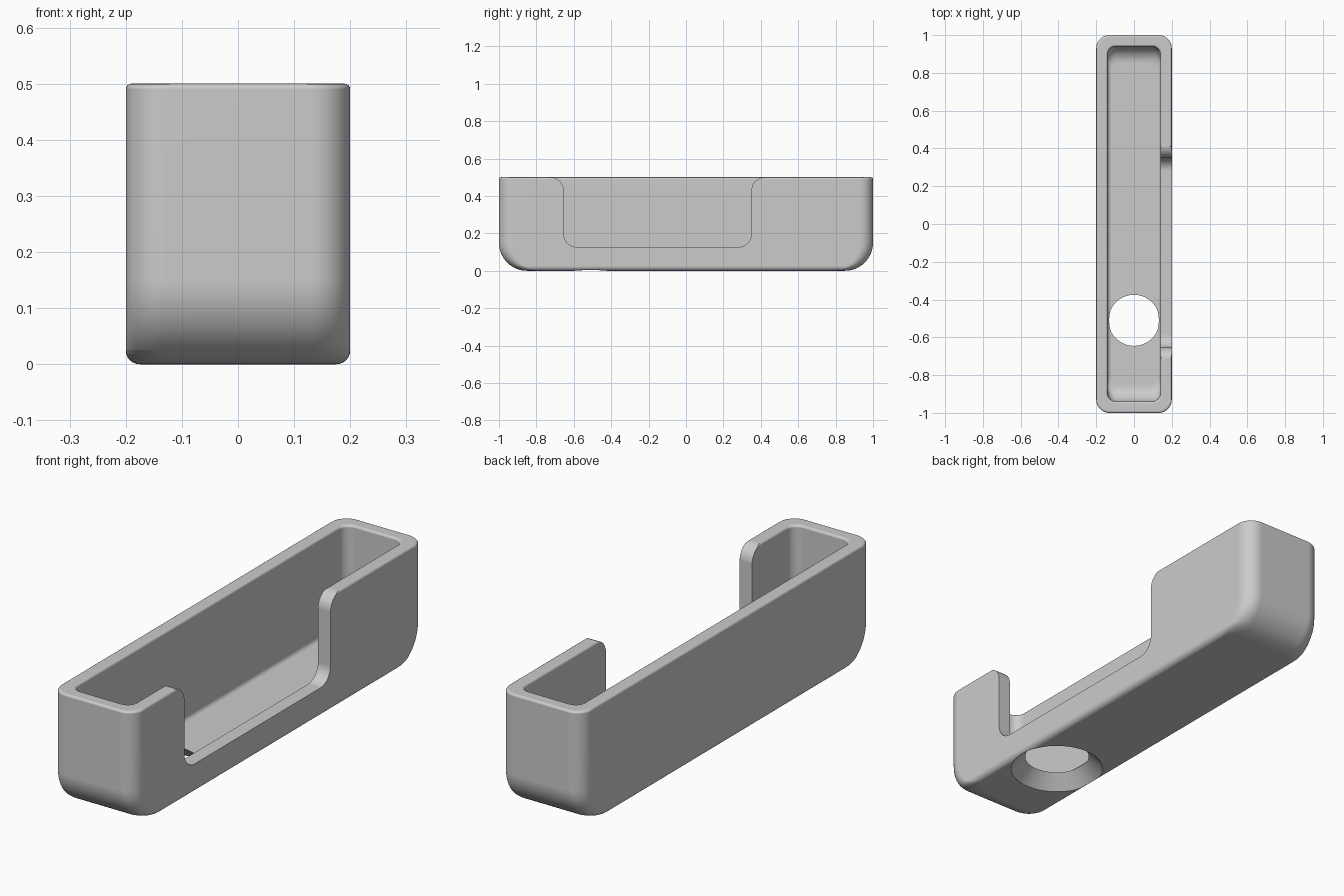
import bpy, bmesh
from math import sin, cos, pi, radians

old = bpy.data.objects.get("Cube")
if old:
    bpy.data.objects.remove(old, do_unlink=True)

HX, HY, H = 0.2, 1.0, 0.5     # outer half width, half length, height
WALL, FLOOR, RIM = 0.06, 0.06, 0.01

grey = bpy.data.materials.new("light grey")
grey.use_nodes = True
grey.diffuse_color = (0.6, 0.6, 0.6, 1)
grey.node_tree.nodes["Principled BSDF"].inputs["Base Color"].default_value = (0.6, 0.6, 0.6, 1)


def arc(cx, cy, r, a0, a1, n=10):
    """Points along an arc, angles in degrees."""
    angles = [radians(a0 + (a1 - a0) * i / n) for i in range(n + 1)]
    return [(cx + r * cos(a), cy + r * sin(a)) for a in angles]


def rounded_rect(hx, hy, r):
    pts = []
    for sx, sy, a in ((1, 1, 0), (-1, 1, 90), (-1, -1, 180), (1, -1, 270)):
        pts += arc(sx * (hx - r), sy * (hy - r), r, a, a + 90)
    return pts


def loft(name, rings):
    """Closed solid skinned through rings of 3D points."""
    bm = bmesh.new()
    loops = [[bm.verts.new(p) for p in ring] for ring in rings]
    n = len(loops[0])
    for a, b in zip(loops, loops[1:]):
        for i in range(n):
            j = (i + 1) % n
            bm.faces.new((a[i], a[j], b[j], b[i]))
    bm.faces.new(loops[0])
    bm.faces.new(loops[-1])
    bmesh.ops.recalc_face_normals(bm, faces=bm.faces)
    mesh = bpy.data.meshes.new(name)
    bm.to_mesh(mesh)
    bm.free()
    mesh.materials.append(grey)
    obj = bpy.data.objects.new(name, mesh)
    bpy.context.collection.objects.link(obj)
    return obj


def tub_rings(hx, hy, z0, corner, end_r, side_r, top):
    """Rounded tub: a large radius under the ends, a small one under the sides."""
    def inset(r, h):
        return r - (max(0, r * r - (r - h) ** 2)) ** 0.5 if h < r else 0
    heights = [end_r * (1 - cos(pi / 2 * i / 16)) for i in range(17)]
    heights += [side_r * (1 - cos(pi / 2 * i / 6)) for i in range(1, 7)]
    levels = [(z0 + h, -inset(side_r, h), -inset(end_r, h)) for h in sorted(heights)]
    levels += [(z, d, d) for z, d in top]
    return [[(x, y, z) for x, y in rounded_rect(hx + dx, hy + dy, corner)]
            for z, dx, dy in levels]


# Outer body with a softly rounded top rim
round_over = [(y, x - RIM) for x, y in arc(0, H - RIM, RIM, 0, 90, 4)]
body = loft("tray_body", tub_rings(HX, HY, 0, 0.07, 0.15, 0.025, round_over))

# Inner cavity, flared at the rim
flare = [(z, -d) for z, d in round_over] + [(H + 0.1, RIM)]
cavity = loft("cavity_cutter", tub_rings(HX - WALL, HY - WALL, FLOOR, 0.045, 0.09, 0.02, flare))

# Side window with rounded lower and upper corners
YC, HALF, R, SILL = -0.152, 0.502, 0.07, 0.127
right = arc(HALF - R, SILL + R, R, 270, 360) + arc(HALF + R, H - R, R, 180, 90)
right.append((HALF + R, H + 0.1))
outline = right + [(-y, z) for y, z in reversed(right)]
window = loft("window_cutter", [[(x, YC + y, z) for y, z in outline] for x in (0.1, 0.3)])

# Countersunk hole through the floor
hole = loft("hole_cutter", [[(x, y - 0.51, z) for x, y in arc(0, 0, r, 0, 360, 64)[:-1]]
                            for z, r in ((-0.01, 0.205), (0.07, 0.125))])

bpy.ops.object.select_all(action="DESELECT")
bpy.context.view_layer.objects.active = body
body.select_set(True)
for cutter in (cavity, window, hole):
    cutter.hide_render = True
    mod = body.modifiers.new(cutter.name, "BOOLEAN")
    mod.operation, mod.solver, mod.object = "DIFFERENCE", "EXACT", cutter
    bpy.ops.object.modifier_apply(modifier=mod.name)
    bpy.data.objects.remove(cutter, do_unlink=True)

# Smooth fillets with flat walls and crisp cut edges
bpy.ops.object.shade_smooth_by_angle(angle=radians(30))
body.modifiers.new("flat_walls", "WEIGHTED_NORMAL").keep_sharp = True
